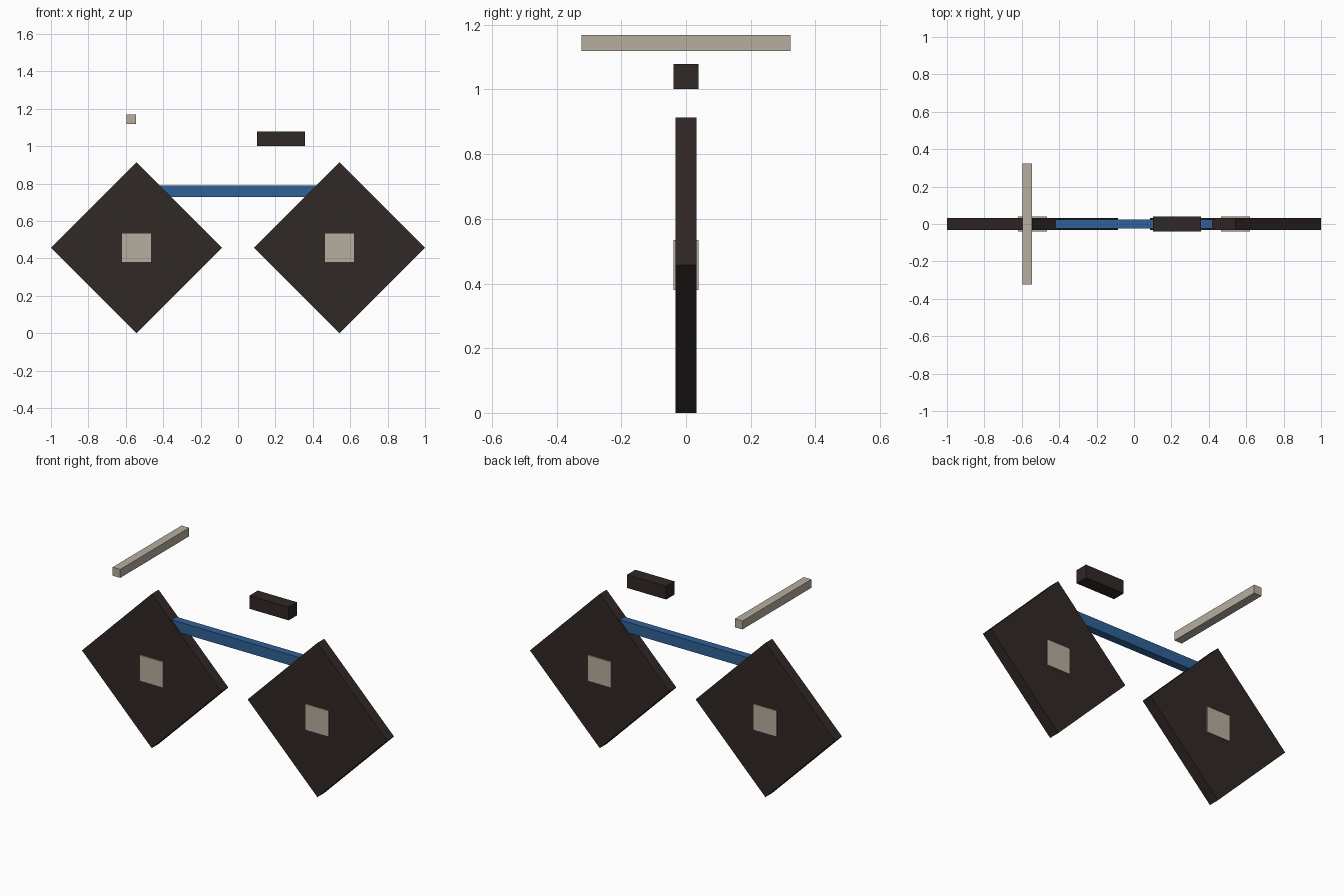
import bpy
import math

if "Cube" in bpy.data.objects:
    bpy.data.objects.remove(bpy.data.objects["Cube"])


def material(name, rgb):
    m = bpy.data.materials.new(name)
    m.diffuse_color = (*rgb, 1)
    m.use_nodes = True
    m.node_tree.nodes["Principled BSDF"].inputs["Base Color"].default_value = m.diffuse_color
    return m


RUBBER = material("dark_rubber", (0.03, 0.021, 0.019))
METAL = material("pale_metal", (0.47, 0.42, 0.35))
BLUE = material("blue_paint", (0.03, 0.12, 0.31))


def box(name, centre, size, mat):
    bpy.ops.mesh.primitive_cube_add(size=1, location=centre)
    ob = bpy.context.object
    ob.name = name
    ob.scale = size
    bpy.ops.object.transform_apply(location=False, rotation=False, scale=True)
    ob.data.materials.append(mat)
    return ob


R = 0.457  # wheel radius, corner to centre
WHEEL_X = 1 - R

# Four-sided wheels standing on a corner, with square hubs through them
for side, x in (("front", -WHEEL_X), ("rear", WHEEL_X)):
    edge = R * math.sqrt(2)
    wheel = box(side + "_wheel", (x, 0, R), (edge, 0.065, edge), RUBBER)
    wheel.rotation_euler.y = math.pi / 4
    box(side + "_hub", (x, 0, R), (0.154, 0.078, 0.154), METAL)

# Frame tube, its ends buried in the wheels
box("frame_tube", (0, 0, 0.759), (0.96, 0.046, 0.062), BLUE)

# Floating seat and handlebar
box("seat", (0.231, 0, 1.04), (0.257, 0.078, 0.078), RUBBER)
box("handlebar", (-0.571, 0, 1.144), (0.05, 0.646, 0.05), METAL)
